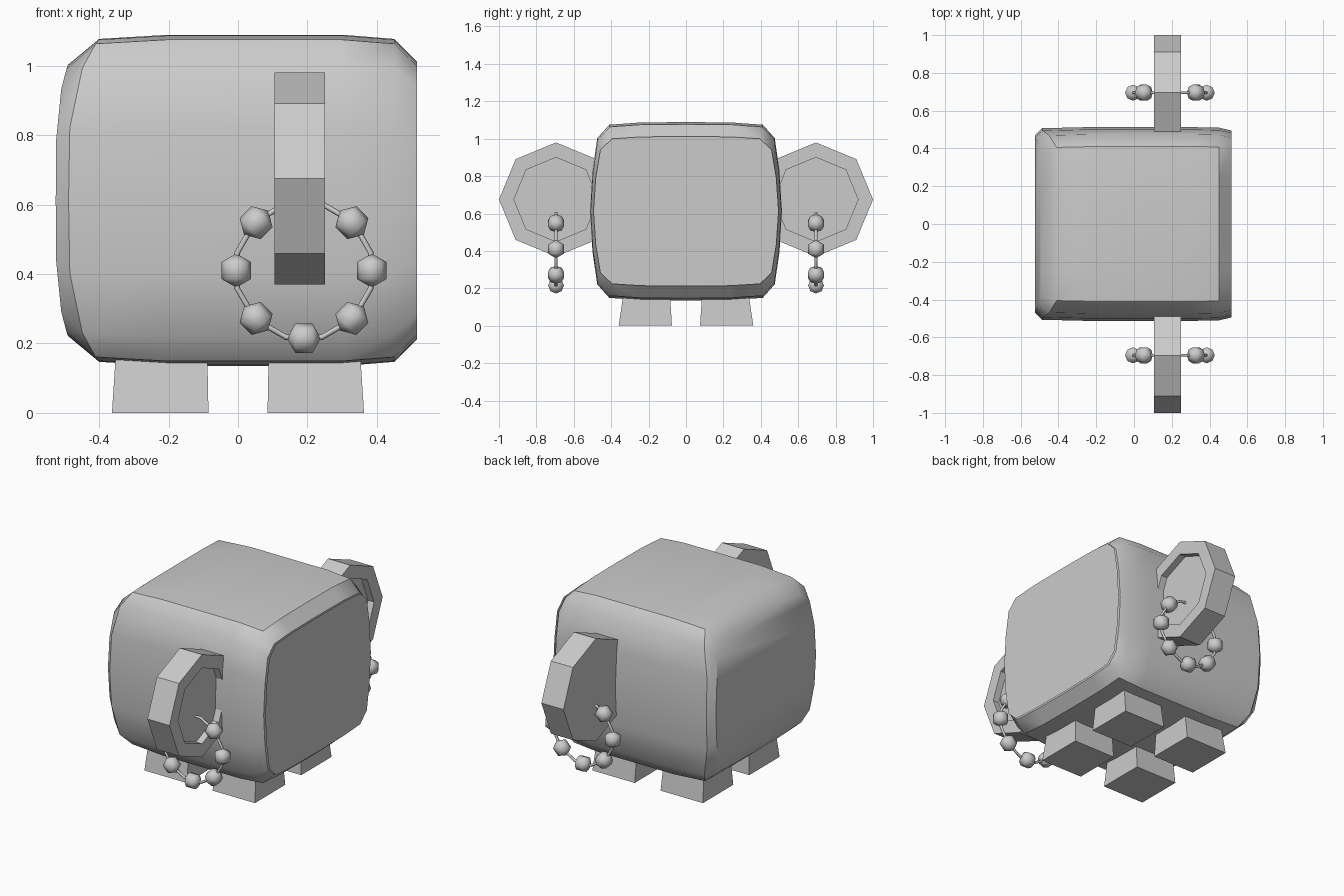
import bpy, bmesh
from math import sin, cos, pi, radians
from mathutils import Matrix, Vector

if "Cube" in bpy.data.objects:
    bpy.data.objects.remove(bpy.data.objects["Cube"])


def finish(bm, name, smooth=None):
    bmesh.ops.recalc_face_normals(bm, faces=bm.faces)
    me = bpy.data.meshes.new(name)
    bm.to_mesh(me)
    bm.free()
    ob = bpy.data.objects.new(name, me)
    bpy.context.collection.objects.link(ob)
    if smooth:
        bpy.ops.object.select_all(action='DESELECT')
        ob.select_set(True)
        bpy.context.view_layer.objects.active = ob
        bpy.ops.object.shade_smooth_by_angle(angle=radians(smooth))
    return ob


def bridge(bm, a, b):
    for i in range(len(a)):
        j = (i + 1) % len(a)
        bm.faces.new((a[i], a[j], b[j], b[i]))


# Rounded-square section shared by the body and the face plate
Q = [(0, 1), (.48, .995), (.8, .97), (.925, .82), (.975, .45), (1, 0)]
HALF = Q + [(y, -z) for y, z in Q[-2::-1]]
SECTION = HALF + [(-y, z) for y, z in HALF[-2:0:-1]]
MID = 0.612


def section_ring(bm, x, hy, hz, bulge=0):
    return [bm.verts.new((x - bulge * (1 - z ** 4), y * hy, MID + z * hz))
            for y, z in SECTION]


def strip_cap(bm, r):
    n = len(r)
    for i in range(n // 2):
        vs = [r[i], r[i + 1], r[n - i - 1], r[(n - i) % n]]
        bm.faces.new(list(dict.fromkeys(vs)))


# Body: sections lofted along x, bulged back, flat face end
bm = bmesh.new()
rings = [section_ring(bm, *p) for p in (
    (-.49, .47, .39, .035), (-.40, .507, .465, .088), (-.2, .513, .477, .04),
    (.3, .513, .477), (.45, .51, .465), (.515, .495, .4))]
for a, b in zip(rings, rings[1:]):
    bridge(bm, a, b)
strip_cap(bm, rings[0])
strip_cap(bm, rings[-1])
finish(bm, "body", 38)

# Thin face plate just in front of the flat end
bm = bmesh.new()
strip_cap(bm, section_ring(bm, .526, .495, .4))
finish(bm, "face_plate")

# Tapered legs
for sx in (-1, 1):
    for sy in (-1, 1):
        bm = bmesh.new()
        loops = []
        for z, x0, x1, y0, y1 in ((0, .085, .363, .075, .36),
                                  (.2, .089, .35, .088, .33)):
            loops.append([bm.verts.new((sx * x, sy * y, z)) for x, y in
                          ((x0, y0), (x1, y0), (x1, y1), (x0, y1))])
        bridge(bm, *loops)
        bm.faces.new(loops[0])
        bm.faces.new(loops[1])
        finish(bm, "leg")

for side in (-1, 1):
    # Octagonal ear with a recess on the face side
    bm = bmesh.new()
    loops = []
    for x, r in ((.105, .305), (.25, .305), (.25, .225), (.21, .225)):
        loops.append([bm.verts.new((x, side * (.695 + r * cos(k * pi / 4)),
                                    .675 + r * sin(k * pi / 4)))
                      for k in range(8)])
    for a, b in zip(loops, loops[1:]):
        bridge(bm, a, b)
    bm.faces.new(loops[0])
    bm.faces.new(loops[-1])
    finish(bm, "ear")

    # Earring hoop: 12-sided torus through the ear
    c = Vector((.19, side * .695, .41))
    bm = bmesh.new()
    hoop = []
    for k in range(12):
        t = radians(15 + 30 * k)
        d = Vector((cos(t), 0, sin(t)))
        hoop.append([bm.verts.new(c + d * (.199 + .008 * cos(m * pi / 3))
                                  + Vector((0, .008 * sin(m * pi / 3), 0)))
                     for m in range(6)])
    for k in range(12):
        bridge(bm, hoop[k], hoop[(k + 1) % 12])
    finish(bm, "earring_hoop", 65)

    # Beads on the hoop, poles along the hoop, top position empty
    bm = bmesh.new()
    for k in range(8):
        if k == 2:
            continue
        t = k * pi / 4
        m = (Matrix.Translation(c + Vector((cos(t), 0, sin(t))) * .195)
             @ Matrix.Rotation(-t, 4, 'Y'))
        bmesh.ops.create_uvsphere(bm, u_segments=8, v_segments=3,
                                  radius=.049, matrix=m)
    finish(bm, "earring_beads", 75)
